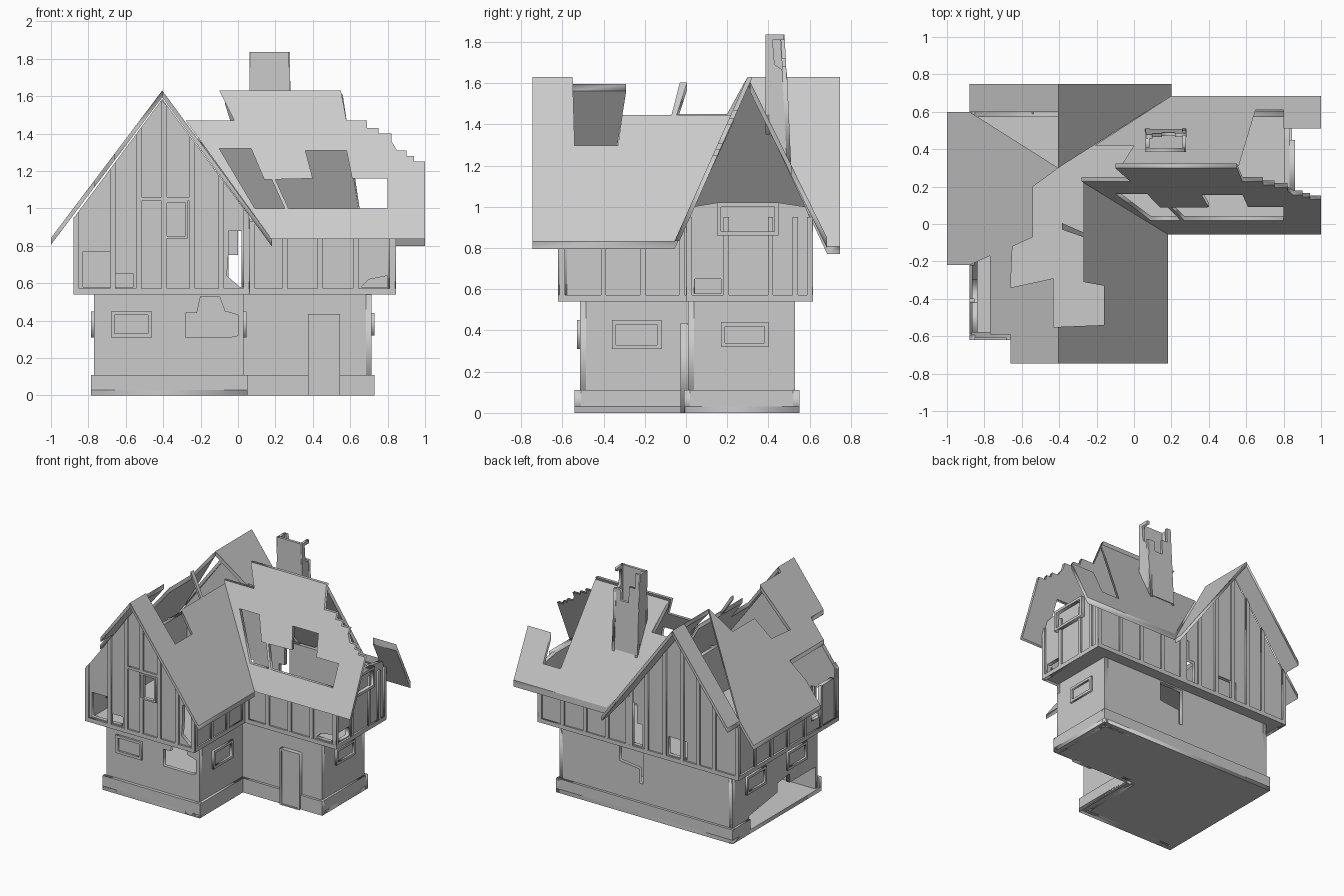
import bpy, bmesh

if "Cube" in bpy.data.objects:
    bpy.data.objects.remove(bpy.data.objects["Cube"])

RX, RZ = -0.405, 1.63          # ridge of the left wing


def panel(name, outline, holes, place, t):
    """Fill a 2D outline with holes, thicken it, then map (u, v, w) to 3D."""
    cu = bpy.data.curves.new(name, 'CURVE')
    cu.dimensions, cu.fill_mode, cu.extrude = '2D', 'BOTH', t / 2
    for pts in [outline] + holes:
        sp = cu.splines.new('POLY')
        sp.points.add(len(pts) - 1)
        for p, (u, v) in zip(sp.points, pts):
            p.co = (u, v, 0, 1)
        sp.use_cyclic_u = True
    tmp = bpy.data.objects.new(name + "_tmp", cu)
    bpy.context.collection.objects.link(tmp)
    bpy.context.view_layer.update()
    dg = bpy.context.evaluated_depsgraph_get()
    me = bpy.data.meshes.new_from_object(tmp.evaluated_get(dg))
    bpy.data.objects.remove(tmp)
    bm = bmesh.new()
    bm.from_mesh(me)
    bmesh.ops.remove_doubles(bm, verts=bm.verts, dist=1e-4)
    for v in bm.verts:
        v.co = place(*v.co)
    bmesh.ops.recalc_face_normals(bm, faces=bm.faces)
    bm.to_mesh(me)
    bm.free()
    me.name = name
    ob = bpy.data.objects.new(name, me)
    bpy.context.collection.objects.link(ob)
    return ob


def rect(a, b, c, d):
    return [(a, c), (b, c), (b, d), (a, d)]


def on_y(y):
    return lambda u, v, w: (u, y + w, v)


def on_x(x):
    return lambda u, v, w: (x + w, u, v)


def flat(z):
    return lambda u, v, w: (u, v, z + w)


def frame(name, a, b, c, d, place, t=0.03, e=0.02):
    panel(name, rect(a, b, c, d), [rect(a + e, b - e, c + e, d - e)], place, t)


def ell(x0, x1, x2, y0, y1, y2):
    return [(x0, y0), (x1, y0), (x1, y1), (x2, y1), (x2, y2), (x0, y2)]


T = 0.03
# Floors
panel("ground_floor", ell(-.785, .05, .73, -.54, -.005, .55), [], flat(.015), .03)
panel("upper_floor", ell(-.88, .06, .845, -.62, 0, .615), [], flat(.555), .03)

# Ground floor walls, with broken openings
broken_window = [(-.28, .31), (-.28, .44), (-.22, .44), (-.2, .53), (-.1, .53),
                 (-.07, .45), (.0, .43), (.0, .32), (-.05, .31)]
panel("ground_wall_front", rect(-.77, .03, 0, .54), [broken_window], on_y(-.5), T)
panel("ground_wall_inner_side", rect(-.515, .01, 0, .54), [], on_x(.015), T)
panel("ground_wall_wing_front", rect(.03, .715, 0, .54), [], on_y(.025), T)
panel("ground_wall_right", rect(.01, .53, 0, .54), [], on_x(.7), T)
back_gap = [(.2, .53), (.2, .38), (.03, .36), (.03, .25), (.0, .25), (.0, .53)]
panel("ground_wall_back", rect(-.77, .715, 0, .54), [back_gap], on_y(.515), T)
panel("ground_wall_left", [(.53, 0), (.33, 0), (.33, .13), (-.02, .18), (-.02, .25),
      (-.17, .27), (-.17, .2), (-.5, .2), (-.5, 0), (-.515, 0), (-.515, .54), (.53, .54)],
      [], on_x(-.755), T)

# Stone plinth
for nm, a, b, place in [("front", -.785, .05, on_y(-.525)), ("wing_front", .03, .73, on_y(.005)),
                        ("back", -.785, .73, on_y(.535)), ("right", -.005, .55, on_x(.715)),
                        ("inner_side", -.54, .01, on_x(.035)), ("left", .33, .55, on_x(-.77))]:
    panel("plinth_" + nm, rect(a, b, 0, .11), [], place, T)

# Ground windows and door
frame("window_front", -.68, -.46, .31, .45, on_y(-.515))
frame("window_inner_side", -.36, -.12, .31, .45, on_x(.03))
frame("window_right", .17, .4, .32, .44, on_x(.715))
for y in (.25, -.25):
    frame("window_left", y - .12, y + .12, .31, .45, on_x(-.77))
panel("door", rect(.38, .54, .01, .43), [], on_y(-.005), .03)
panel("door_frame", rect(.375, .545, 0, .435), [rect(.39, .53, .01, .42)], on_y(-.01), .035)


# Upper gable walls of the left wing
def gable_z(x):
    return 1.585 - abs(x - RX) * 1.345


gable = [(-.87, .55), (.05, .55), (.05, gable_z(.05)), (RX, gable_z(RX)), (-.87, gable_z(-.87))]
front_holes = [[(-.83, .58), (-.56, .58), (-.56, .65), (-.67, .65), (-.67, .77), (-.83, .77)],
               rect(-.41, -.28, .84, 1.03),
               [(-.06, .64), (.01, .58), (.04, .58), (.04, .88), (-.05, .88), (-.05, .77)]]
panel("gable_front", gable, front_holes, on_y(-.592), T)
panel("gable_back", gable, [rect(-.43, -.27, .58, .72),
      [(-.05, .58), (.04, .58), (.04, .9), (.0, .9), (.0, .75), (-.05, .75)]], on_y(.588), T)

# Other upper walls
panel("upper_wall_inner_side", rect(-.6, .02, .55, .95), [], on_x(.035), T)
panel("upper_wall_wing_front", rect(.05, .83, .55, .93), [[(.66, .58), (.8, .58), (.8, .64), (.7, .62)]],
      on_y(.028), T)
panel("upper_wall_right", [(.01, .55), (.6, .55), (.6, .95), (.58, 1.0), (.45, 1.02), (.15, 1.02),
      (.03, 1.0), (.01, .93)], [rect(.04, .17, .58, .65)], on_x(.817), T)
panel("upper_wall_back", rect(.05, .83, .55, .94), [], on_y(.588), T)
panel("upper_wall_left", [(.6, .55), (.6, .95), (-.2, .95), (-.2, .8), (-.3, .8), (-.3, .65),
      (-.42, .65), (-.42, .88), (-.6, .88), (-.6, .55)], [], on_x(-.852), T)

# Timber framing: posts on each side, sill beams below
for x in (-.865, -.67, -.53, -.395, -.245, -.09, .045):
    hw = .015
    top = [(x + hw, gable_z(x + hw)), (x - hw, gable_z(x - hw))]
    for nm, y in (("front", -.607), ("back", .602)):
        panel("gable_post_" + nm, [(x - hw, .55), (x + hw, .55)] + top, [], on_y(y), .026)
for x in (.075, .25, .44, .63, .825):
    panel("wing_post_front", rect(x - .015, x + .015, .55, .93), [], on_y(.013), .026)
    panel("wing_post_back", rect(x - .015, x + .015, .55, .94), [], on_y(.602), .026)
for y in (-.6, -.4, -.21, -.02):
    panel("inner_side_post", rect(y - .013, y + .013, .55, .95), [], on_x(.05), .026)
for y in (-.6, -.41, -.21, 0, .2, .4, .6):
    panel("left_post", rect(y - .013, y + .013, .55, .88 if y < -.2 else .95), [], on_x(-.867), .026)
for y in (.015, .195, .41, .53, .6):
    panel("right_post", rect(y - .013, y + .013, .55, .95), [], on_x(.832), .026)
for nm, a, b, place in [("front", -.88, .06, on_y(-.607)), ("wing_front", .06, .845, on_y(.013)),
                        ("back", -.88, .845, on_y(.602)), ("left", -.62, .615, on_x(-.867)),
                        ("right", 0, .615, on_x(.832)), ("inner_side", -.62, 0, on_x(.047))]:
    panel("sill_beam_" + nm, rect(a, b, .54, .572), [], place, .027)
frame("gable_window", -.41, -.27, .84, 1.04, on_y(-.61), .03, .012)
panel("gable_lintel", rect(-.52, -.23, 1.04, 1.06), [], on_y(-.607), .026)
frame("upper_window_right", .15, .45, .86, 1.02, on_x(.84), .04)


# Roof slopes of the left wing, drawn in plan
def left_slope(u, v, w):
    return (u, v, RZ - .018 + w - abs(u - RX) * (1.325 if u < RX else 1.36))


panel("roof_left", [(-1, .6), (-.88, .6), (RX, .3), (-.43, .28), (-.54, .2), (-.54, -.07),
      (-.65, -.12), (-.66, -.34), (-.43, -.29), (-.43, -.55), (RX, -.55), (RX, -.745),
      (-.66, -.745), (-.66, -.59), (-.77, -.59), (-.77, -.17), (-.88, -.22), (-1, -.22)],
      [], left_slope, .036)
panel("roof_left_back_strip", rect(-.88, RX, .6, .748), [], left_slope, .036)
panel("roof_left_right_side", [(-.27, .23), (-.27, -.31), (-.16, -.33), (-.16, -.54), (RX, -.55),
      (RX, -.745), (.182, -.745), (.182, -.055)], [], left_slope, .036)
panel("roof_left_back_corner", [(RX, .3), (.2, .685), (.2, .748), (RX, .748)], [], left_slope, .036)
panel("roof_splinter", [(-.385, .005), (-.27, -.045), (-.27, -.07), (-.385, -.03)], [], left_slope, .036)

# Roof slopes of the right wing, front drawn in elevation, back in plan
hole_a = [(-.1, 1.32), (.07, 1.32), (.14, 1.155), (.18, 1.155), (.25, 1.0), (.09, 1.0)]
hole_b = [(.36, 1.31), (.58, 1.31), (.61, 1.16), (.8, 1.16), (.8, 1.0), (.27, 1.0),
          (.2, 1.155), (.4, 1.16)]
panel("roof_wing_front", [(-.1, 1.63), (.55, 1.63), (.58, 1.47), (.69, 1.47), (.69, 1.43), (.75, 1.43),
      (.75, 1.4), (.82, 1.4), (.82, 1.36), (.85, 1.31), (.9, 1.31), (.9, 1.28), (.94, 1.28),
      (.94, 1.25), (1, 1.25), (1, .835), (.18, .835), (-.28, 1.47), (-.02, 1.47)],
      [hole_a, hole_b], lambda u, v, w: (u, -.043 + (v - .835) * .445 + w, v), .024)
panel("roof_wing_back", [(.2, .685), (1, .685), (1, .51), (.84, .51), (.8, .51), (.8, .61), (.65, .61),
      (.56, .31), (-.07, .31), (0, .42), (-.21, .42)], [],
      lambda u, v, w: (u, v, RZ - .025 + w - (v - .3) * 2.03), .05)

# Broken, hollow, slightly tapering chimney
cy = lambda y: (lambda u, v, w: (u, y - (v - 1.2) * .05 * (y > .45) + w, v))
panel("chimney_front", [(.06, 1.35), (.28, 1.35), (.27, 1.835), (.065, 1.835)], [], cy(.395), .02)
panel("chimney_back", [(.06, 1.22), (.28, 1.22), (.28, 1.68), (.22, 1.68), (.22, 1.6), (.15, 1.6),
      (.15, 1.72), (.1, 1.72), (.1, 1.835), (.065, 1.835)], [], cy(.5), .02)
panel("chimney_left", [(.39, 1.38), (.51, 1.2), (.475, 1.835), (.385, 1.835)], [], on_x(.072), .02)
panel("chimney_right", [(.39, 1.38), (.51, 1.2), (.49, 1.65), (.43, 1.69), (.42, 1.81), (.475, 1.81),
      (.475, 1.835), (.385, 1.835)], [], on_x(.268), .02)
